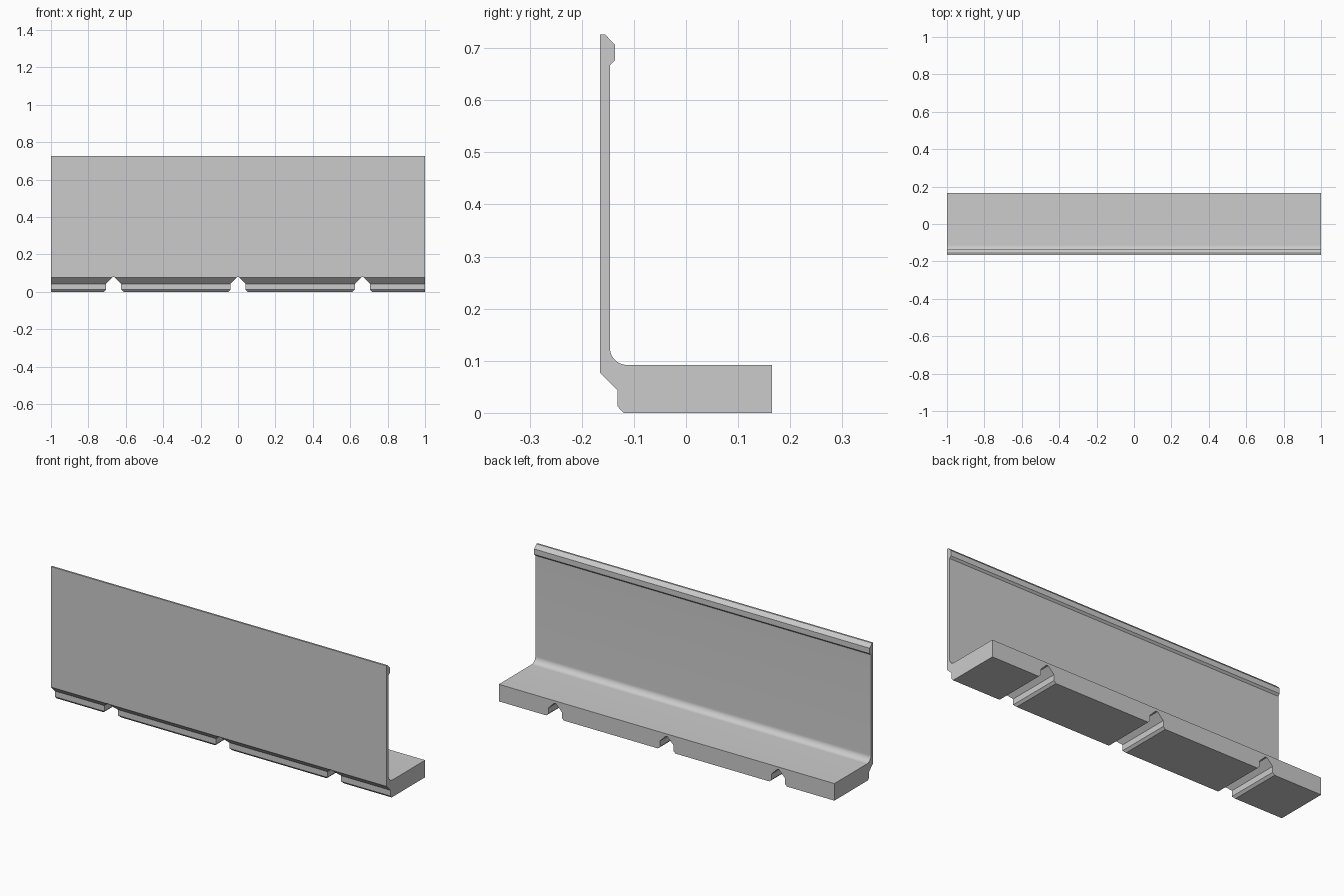
import bpy, bmesh, math
from mathutils import Vector

if "Cube" in bpy.data.objects:
    bpy.data.objects.remove(bpy.data.objects["Cube"])

grey = bpy.data.materials.new("plain grey")
grey.diffuse_color = (0.6, 0.6, 0.6, 1)
grey.use_nodes = True
grey.node_tree.nodes["Principled BSDF"].inputs["Base Color"].default_value = grey.diffuse_color


def prism(name, points, offset):
    """Extrude a closed polygon of 3D points along offset."""
    bm = bmesh.new()
    face = bm.faces.new([bm.verts.new(p) for p in points])
    ext = bmesh.ops.extrude_face_region(bm, geom=[face])
    bmesh.ops.translate(bm, vec=Vector(offset),
                        verts=[v for v in ext["geom"] if isinstance(v, bmesh.types.BMVert)])
    bmesh.ops.recalc_face_normals(bm, faces=bm.faces)
    mesh = bpy.data.meshes.new(name)
    bm.to_mesh(mesh)
    bm.free()
    obj = bpy.data.objects.new(name, mesh)
    bpy.context.collection.objects.link(obj)
    obj.data.materials.append(grey)
    return obj


# L-shaped section: thin upright with a beaded lip, filleted into a thick foot
R = 0.033
fillet = [(-0.113 - R * math.cos(a), 0.125 - R * math.sin(a))
          for a in (math.pi / 2 * i / 12 for i in range(13))]
section = [(-0.165, 0.077), (-0.165, 0.726), (-0.155, 0.726), (-0.136, 0.706),
           (-0.136, 0.677), (-0.146, 0.667), *fillet, (0.165, 0.092), (0.165, 0),
           (-0.12, 0), (-0.131, 0.012), (-0.131, 0.043)]
rail = prism("angle_rail", [(-1, y, z) for y, z in section], (2, 0, 0))

# Grooves across the underside: peaked roof, straight walls, chamfered mouth
half = [(0.005, 0.078), (0.04, 0.043), (0.04, 0.012), (0.052, 0), (0.052, -0.05)]
groove = half + [(-x, z) for x, z in reversed(half)]
for i, cx in enumerate((-0.665, 0, 0.665)):
    cutter = prism(f"groove_cutter_{i + 1}", [(cx + x, -0.3, z) for x, z in groove], (0, 0.6, 0))
    cutter.hide_render = True
    cutter.hide_set(True)
    mod = rail.modifiers.new(f"groove_{i + 1}", "BOOLEAN")
    mod.operation = "DIFFERENCE"
    mod.solver = "EXACT"
    mod.object = cutter

# Smooth fillet, crisp edges elsewhere
bpy.context.view_layer.objects.active = rail
rail.select_set(True)
bpy.ops.object.shade_smooth_by_angle(angle=math.radians(25))
